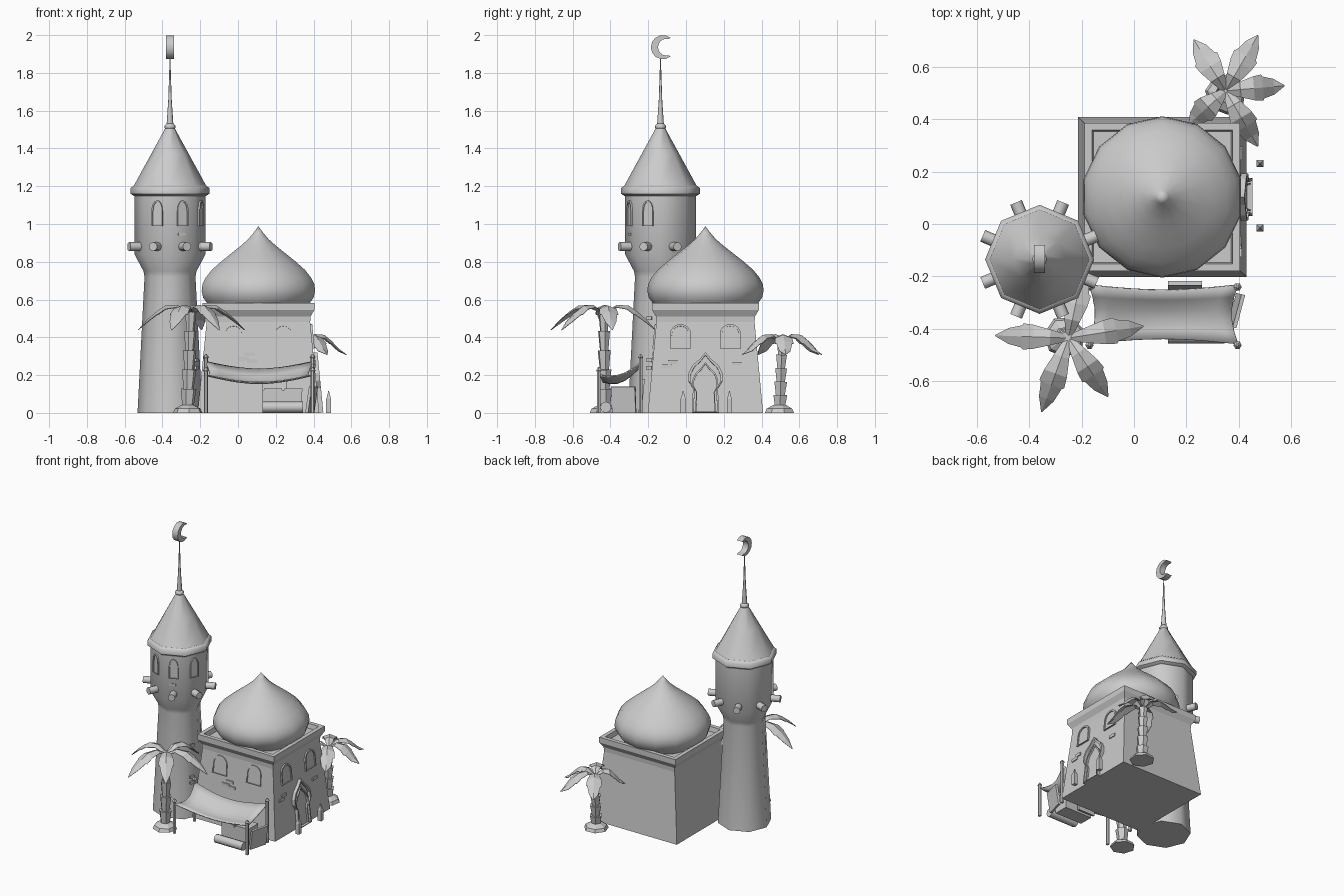
import bpy, bmesh, math
from math import sin, cos, pi, radians
from mathutils import Vector, Matrix

cube = bpy.data.objects.get("Cube")
if cube:
    bpy.data.objects.remove(cube, do_unlink=True)

stone = bpy.data.materials.new("pale grey stone")
stone.use_nodes = True
GREY = (0.6, 0.6, 0.6, 1)
stone.diffuse_color = GREY
stone.node_tree.nodes["Principled BSDF"].inputs["Base Color"].default_value = GREY


def finish(name, bm, smooth=None, recalc=True):
    if recalc:
        bmesh.ops.recalc_face_normals(bm, faces=bm.faces)
    mesh = bpy.data.meshes.new(name)
    bm.to_mesh(mesh)
    bm.free()
    mesh.materials.append(stone)
    obj = bpy.data.objects.new(name, mesh)
    bpy.context.collection.objects.link(obj)
    if smooth:
        bpy.ops.object.select_all(action='DESELECT')
        obj.select_set(True)
        bpy.context.view_layer.objects.active = obj
        bpy.ops.object.shade_smooth_by_angle(angle=radians(smooth))
    return obj


def loft(name, rings, smooth=None):
    """Skin a stack of point rings and cap both ends."""
    bm = bmesh.new()
    loops = [[bm.verts.new(p) for p in ring] for ring in rings]
    n = len(loops[0])
    for a, b in zip(loops, loops[1:]):
        for i in range(n):
            j = (i + 1) % n
            bm.faces.new((a[i], a[j], b[j], b[i]))
    bm.faces.new(loops[0][::-1])
    bm.faces.new(loops[-1])
    bmesh.ops.remove_doubles(bm, verts=bm.verts, dist=0.0005)
    return finish(name, bm, smooth)


def lathe(name, center, profile, sides, turn=0, smooth=None):
    """Revolve (radius, z) pairs about a vertical axis."""
    rings = [[(center[0] + r * cos(turn + 2 * pi * i / sides),
               center[1] + r * sin(turn + 2 * pi * i / sides), z)
              for i in range(sides)] for r, z in profile]
    return loft(name, rings, smooth)


def rod(name, start, end, r, sides=8, r2=None):
    a, b = Vector(start), Vector(end)
    rot = (b - a).to_track_quat('Z', 'Y').to_matrix()
    rings = [[p + rot @ Vector((q * cos(2 * pi * i / sides), q * sin(2 * pi * i / sides), 0))
              for i in range(sides)] for p, q in ((a, r), (b, r if r2 is None else r2))]
    return loft(name, rings, 50)


def box(name, center, size, turn=0, tilt=0):
    bm = bmesh.new()
    m = (Matrix.Translation(center) @ Matrix.Rotation(turn, 4, 'Z')
         @ Matrix.Rotation(tilt, 4, 'X') @ Matrix.Diagonal((*size, 1)))
    bmesh.ops.create_cube(bm, size=1, matrix=m)
    return finish(name, bm)


def wall_frame(origin, facing, lean=0.0):
    """Matrix mapping x across, y up and z outward on a wall."""
    n = Vector((cos(facing), sin(facing), 0))
    across = Vector((-sin(facing), cos(facing), 0))
    up = (Vector((0, 0, 1)) - n * lean).normalized()
    m = Matrix((across, up, across.cross(up))).transposed().to_4x4()
    return Matrix.Translation(origin) @ m


def arch_frame(name, m, outline, border, depth):
    """Raised moulding around an opening, with a thin panel behind it."""
    top = max(v for u, v in outline)
    wide = max(u for u, v in outline)
    inner = [(u * (1 - border / wide), border * .4 + v * (1 - 1.6 * border / top)) for u, v in outline]
    bm = bmesh.new()
    loops = [[bm.verts.new(m @ Vector((u, v, w))) for u, v in pts]
             for pts, w in ((outline, -.01), (outline, depth), (inner, depth), (inner, .002))]
    n = len(outline)
    for a, b in zip(loops, loops[1:]):
        for i in range(n):
            j = (i + 1) % n
            bm.faces.new((a[i], a[j], b[j], b[i]))
    bm.faces.new(loops[-1])
    return finish(name, bm)


def mirrored(half):
    return half + [(-u, v) for u, v in reversed(half) if u > 0]


def pointed_arch(w, h):
    spring = h * .55
    half = [(w, 0), (w, spring)]
    half += [(w * cos(a), spring + (h - spring) * sin(a) ** .9) for a in (pi / 8, pi / 4, 3 * pi / 8)]
    return mirrored(half + [(0, h)])


# Minaret: shaft, roof and spire
T = (-.36, -.135)
lathe("tower_shaft", T, [(.172, 0), (.135, .72), (.14, .75), (.188, .84), (.188, 1.17)], 8, 0, 50)
lathe("tower_eave", T, [(.185, 1.145), (.208, 1.16), (.208, 1.19), (.19, 1.205)], 8, 0, 50)
lathe("tower_roof", T, [(.193, 1.2), (.1, 1.37), (.026, 1.505)], 8, 0, 50)
lathe("spire_collar", T, [(.02, 1.5), (.029, 1.51), (.029, 1.52), (.018, 1.532)], 8, 0, 50)
lathe("spire", T, [(.018, 1.525), (.009, 1.66), (.002, 1.875)], 8, 0, 50)

# Crescent on the spire
arc = [(-.122 + .064 * cos(a), 1.936 + .064 * sin(a)) for a in [radians(50 + 26 * i) for i in range(11)]]
arc += [(-.103 + .045 * cos(a), 1.936 + .045 * sin(a)) for a in [radians(285 - 21 * i) for i in range(11)]]
loft("crescent", [[(T[0] + s, y, z) for y, z in arc] for s in (-.021, .021)], 40)

# Beam ends around the tower, windows on its front and side
for k in range(8):
    a = pi / 8 + k * pi / 4
    d = Vector((cos(a), sin(a), 0))
    base = Vector((*T, .88))
    rod("tower_beam", base + d * .14, base + d * .235, .024)
    if k in (5, 6, 7):
        m = wall_frame(Vector((*T, .99)) + d * .1737, a)
        arch_frame("tower_window", m, pointed_arch(.031, .135), .007, .009)
for x, z in ((-.32, .965), (-.3, .945), (-.31, .925)):
    box("tower_brick", (x, -.295, z), (.04, .012, .014), pi / 8)
for z in (.24, .28, .5):
    box("tower_brick", (-.22, -.195, z), (.03, .012, .018), radians(67))

# House: battered walls with a flared parapet around a sunken roof
H = Vector((.108, .103, 0))
walls = [(.322, .305, 0), (.274, .26, .48), (.276, .262, .51), (.296, .283, .545),
         (.296, .283, .582), (.268, .255, .582), (.262, .249, .55)]
loft("house_walls", [[H + Vector((sx * w, sy * d, z)) for sx, sy in ((-1, -1), (1, -1), (1, 1), (-1, 1))]
                     for w, d, z in walls])

# Onion dome
dome = [(.25, .545), (.278, .58), (.3, .61), (.308, .645), (.304, .68), (.287, .715), (.253, .757),
        (.2, .803), (.145, .846), (.095, .885), (.055, .92), (.025, .955), (0, .988)]
lathe("dome", H, dome, 14, pi / 2, 50)

# House windows on the front and the door side
LEAN = .098
for s in (-1, 1):
    for facing, half in ((-pi / 2, .305), (0, .322)):
        n = Vector((cos(facing), sin(facing), 0))
        side = Vector((-sin(facing), cos(facing), 0))
        pos = H + n * (half - LEAN * .34) + side * (s * .132) + Vector((0, 0, .34))
        arch_frame("house_window", wall_frame(pos, facing, LEAN), pointed_arch(.056, .13), .009, .009)

# Doorway with a double moulding
ogee = mirrored([(.072, 0), (.066, .13), (.09, .17), (.09, .21), (.07, .25), (.03, .285), (0, .32)])
door = wall_frame(H + Vector((.322, 0, 0)), 0, LEAN)
arch_frame("door_surround", door, ogee, .012, .022)
arch_frame("door_panel", door, [(u * .75, v * .84) for u, v in ogee], .008, .014)

# Loose bricks showing on the walls
for x, z in ((.06, .31), (.03, .285), (.075, .275)):
    box("front_brick", (x, -.202 + LEAN * z, z), (.055, .014, .02))
for y, z in ((-.07, .27), (-.1, .25), (.27, .26)):
    box("side_brick", (.43 - LEAN * z, y, z), (.014, .05, .02))

# Bollards beside the door
for y in (-.015, .23):
    lathe("bollard", (.48, y), [(.019, 0), (.019, .075), (.013, .085), (.003, .115)], 4, pi / 4)

# Awning cloth sagging between four poles
bm = bmesh.new()
NS, NT = 10, 5
grid = []
for i in range(NS + 1):
    row = []
    for j in range(NT + 1):
        s, t = i / NS, j / NT
        dip_s, dip_t = sin(pi * s), sin(pi * t)
        x = .112 + (s - .5) * (.57 - .05 * dip_t)
        y = -.346 + (t - .5) * (.225 - .04 * dip_s)
        z = .205 + .07 * t - .035 * dip_t - .04 * dip_s
        row.append(bm.verts.new((x, y, z)))
    grid.append(row)
for i in range(NS):
    for j in range(NT):
        bm.faces.new((grid[i][j], grid[i + 1][j], grid[i + 1][j + 1], grid[i][j + 1]))
cloth = finish("awning_cloth", bm, 50)
thick = cloth.modifiers.new("thickness", 'SOLIDIFY')
thick.thickness = .006
for x in (-.17, .395):
    for y, top in ((-.462, .22), (-.24, .29)):
        rod("awning_pole", (x, y, 0), (x, y, top), .011, 6)
        lathe("pole_knob", (x, y), [(.008, top - .005), (.016, top + .005), (.004, top + .022)], 6)

# Goods under the awning
rod("rolled_rug", (.13, -.425, .03), (.345, -.425, .03), .03, 8)
box("crate", (.235, -.32, .06), (.21, .1, .12))
for x in (.185, .295):
    box("crate_lid", (x, -.32, .122), (.095, .11, .016))
box("leaning_board", (.195, -.235, .09), (.13, .016, .18), 0, -.1)
box("leaning_panel", (.39, -.33, .07), (.13, .015, .14), radians(75), .15)


# Palm trees
def palm(base, crown, leaves, droop):
    x, y = base
    top = Vector(crown)
    lathe("palm_mound", base, [(.08, 0), (.07, .022), (.035, .042)], 7, .3)
    foot = Vector((x, y, .02))
    for k in range(5):
        a, b = foot.lerp(top, k / 5), foot.lerp(top, (k + 1) / 5 + .01)
        rod("palm_trunk", a, b, .029 - .002 * k, 6, .042 - .003 * k)
    for angle, length in leaves:
        a = radians(angle)
        out, side = Vector((cos(a), sin(a), 0)), Vector((-sin(a), cos(a), 0))
        bm = bmesh.new()
        rows = []
        for t, w, z in ((0, .012, .0), (.25, .03, .042), (.48, .046, .038), (.62, .05, .012),
                        (.64, .042, .008), (.82, .03, -.035), (1, .002, -droop)):
            mid = top + out * (t * length) + Vector((0, 0, z))
            rows.append([bm.verts.new(mid + side * (q * w) - Vector((0, 0, abs(q) * w * .4)))
                         for q in (-1, 0, 1)])
        for p, q in zip(rows, rows[1:]):
            for i in (0, 1):
                bm.faces.new((p[i], q[i], q[i + 1], p[i + 1]))
        leaf = finish("palm_leaf", bm)
        leaf.modifiers.new("thickness", 'SOLIDIFY').thickness = .003


palm((-.265, -.43), (-.25, -.435, .53),
     ((9, .29), (-56, .27), (-110, .3), (178, .28), (78, .28)), .09)
palm((.35, .497), (.35, .508, .375),
     ((5, .225), (60, .245), (122, .23), (222, .19), (-60, .245)), .065)
